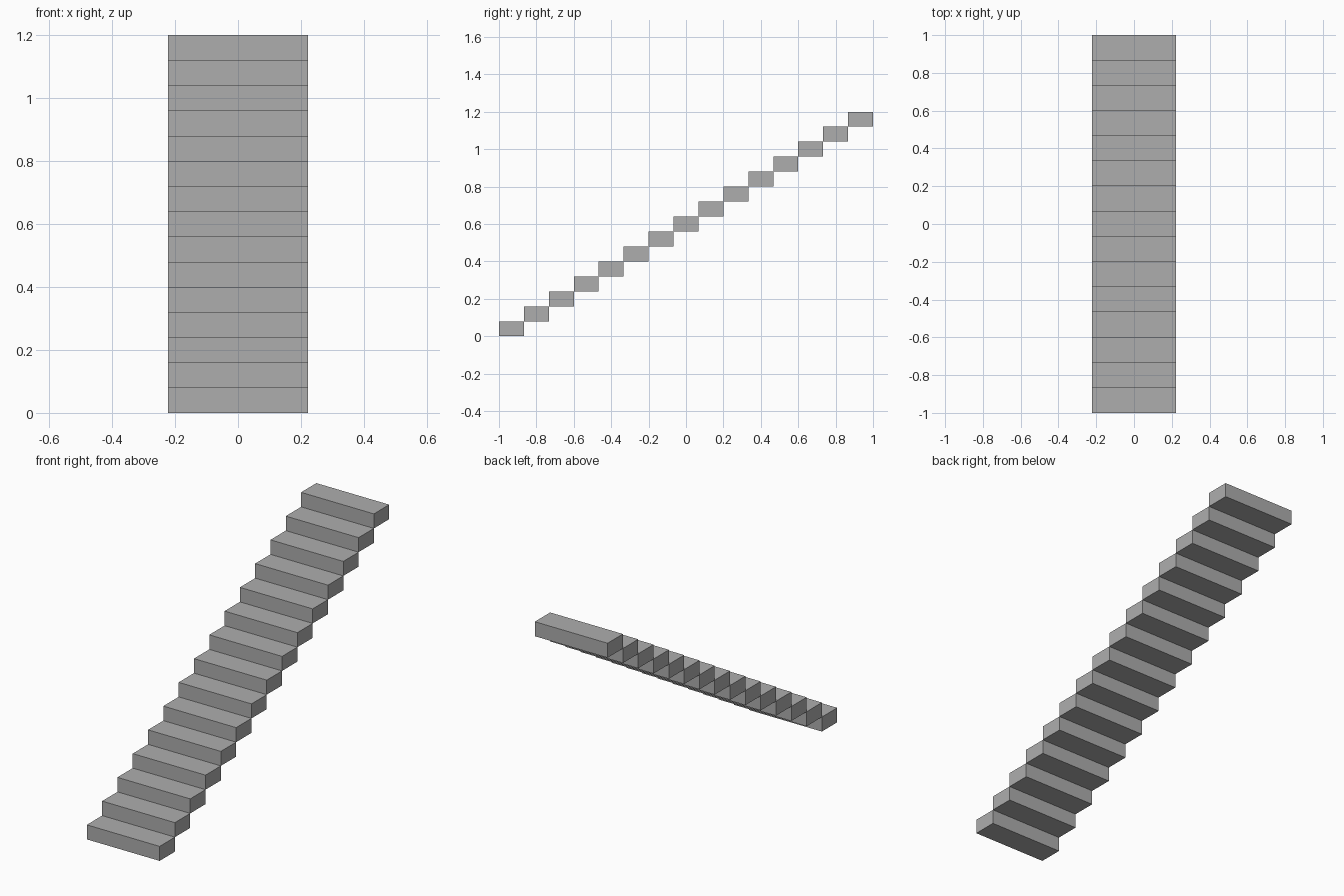
import bpy

if "Cube" in bpy.data.objects:
    bpy.data.objects.remove(bpy.data.objects["Cube"])

COUNT = 15
WIDTH, DEPTH, RISE = 0.444, 2.0 / COUNT, 0.08

grey = bpy.data.materials.new("plain grey")
grey.diffuse_color = (0.42, 0.42, 0.42, 1)
grey.use_nodes = True
grey.node_tree.nodes["Principled BSDF"].inputs["Base Color"].default_value = grey.diffuse_color

# Straight flight of solid block steps climbing toward the back
for i in range(COUNT):
    bpy.ops.mesh.primitive_cube_add(
        size=1, location=(0, -1 + (i + 0.5) * DEPTH, (i + 0.5) * RISE))
    step = bpy.context.object
    step.name = f"step_{i + 1:02d}"
    step.scale = (WIDTH, DEPTH, RISE)
    bpy.ops.object.transform_apply(location=False, rotation=False, scale=True)
    step.data.materials.append(grey)
